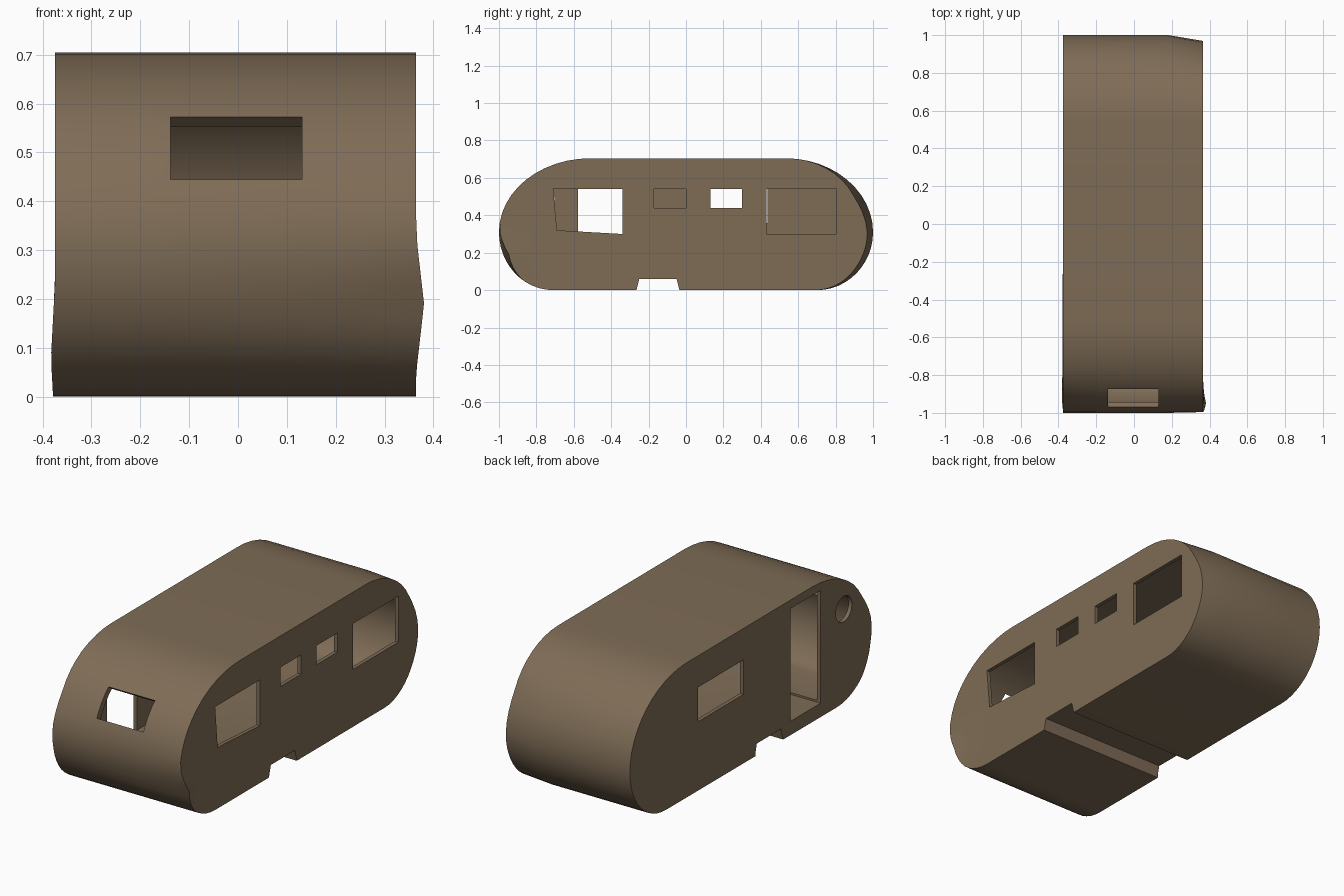
import bpy, bmesh, math
from mathutils import Matrix

if "Cube" in bpy.data.objects:
    bpy.data.objects.remove(bpy.data.objects["Cube"])

XL, XR = -0.375, 0.365
brown = bpy.data.materials.new("weathered_brown")
brown.diffuse_color = (0.21, 0.15, 0.093, 1)
brown.use_nodes = True
brown.node_tree.nodes["Principled BSDF"].inputs["Base Color"].default_value = brown.diffuse_color


def body_profile(t=0.0, n=12):
    """Side outline (y, z), counter-clockwise, inset by t."""
    pts = []
    # centre y, radius y, radius z, start angle for each quarter curve
    for cy, ry, rz, a0 in ((0.70, 0.30, 0.31, -90), (0.53, 0.47, 0.395, 0),
                           (-0.51, 0.49, 0.395, 90), (-0.71, 0.29, 0.31, 180)):
        for i in range(n + 1):
            a = math.radians(a0 + 90 * i / n)
            p = (cy + (ry - t) * math.cos(a), 0.31 + (rz - t) * math.sin(a))
            if not pts or math.dist(p, pts[-1]) > 1e-4:
                pts.append(p)
    if math.dist(pts[0], pts[-1]) < 1e-4:
        pts.pop()
    return pts


def loft(name, rings, helper=False):
    """Closed skin through rings of (x, y, z) points."""
    bm = bmesh.new()
    rows = [[bm.verts.new(p) for p in r] for r in rings]
    n = len(rows[0])
    for a, b in zip(rows, rows[1:]):
        for i in range(n):
            j = (i + 1) % n
            bm.faces.new((a[i], a[j], b[j], b[i]))
    bm.faces.new(rows[0][::-1])
    bm.faces.new(rows[-1])
    bmesh.ops.recalc_face_normals(bm, faces=bm.faces)
    me = bpy.data.meshes.new(name)
    bm.to_mesh(me)
    bm.free()
    ob = bpy.data.objects.new(name, me)
    bpy.context.collection.objects.link(ob)
    me.materials.append(brown)
    ob.hide_render = helper
    return ob


def prism(name, pts, x0, x1):
    return loft(name, [[(x, y, z) for y, z in pts] for x in (x0, x1)], True)


def rect(y0, y1, z0, z1):
    return [(y0, z0), (y1, z0), (y1, z1), (y0, z1)]


def bump(v, centre, width):
    return max(0.0, 1 - abs(v - centre) / width)


def right_rim(y, z):
    """Bent rim on the right: flattened back, dented and bulged front."""
    dy = -0.03 * min(1, max(0, (y - 0.6) / 0.35)) * (1 + 0.5 * bump(z, 0.5, 0.2))
    x = XR
    if y < -0.6:
        low = bump(z, 0.19, 0.14)
        dy += 0.03 * low
        x += 0.016 * low
    return (x, y + dy, z)


def left_rim(y, z):
    """Bent rim on the left front."""
    if y < -0.6:
        return (XL - 0.008 * bump(z, 0.08, 0.15), y + 0.02 * bump(z, 0.5, 0.15), z)
    return (XL, y, z)


# body shell
outline = body_profile()
inset = [(y * 0.9, 0.35 + (z - 0.35) * 0.9) for y, z in outline]
shell = loft("trailer_body", [
    [(XL, y, z) for y, z in inset],
    [left_rim(y, z) for y, z in outline],
    [(-0.18, y, z) for y, z in outline],
    [(0.18, y, z) for y, z in outline],
    [right_rim(y, z) for y, z in outline],
    [(XR, y, z) for y, z in inset]])

# hollow inside with a flat floor
FLOOR = 0.08
inside = [(y, z) for y, z in body_profile(0.035) if z > FLOOR + 0.004]
lo = min(range(len(inside)), key=lambda i: inside[i][1] - (inside[i][0] > 0))
inside = inside + [(-0.82, FLOOR), (0.82, FLOOR)]
cutters = [prism("cabin_space_cutter", inside, XL + 0.02, XR - 0.02)]

# axle notch across the underside
cutters.append(prism("axle_notch_cutter",
    [(-0.27, -0.02), (-0.03, -0.02), (-0.05, 0.06), (-0.25, 0.06)], -0.6, 0.6))

# right side windows
for name, pts in (
        ("bent_window", [(-0.69, 0.32), (-0.34, 0.30), (-0.34, 0.54), (-0.71, 0.54)]),
        ("small_front_window", rect(-0.17, 0.0, 0.44, 0.54)),
        ("small_rear_window", rect(0.13, 0.30, 0.44, 0.54)),
        ("large_rear_window", rect(0.43, 0.805, 0.30, 0.54))):
    cutters.append(prism(name + "_cutter", pts, 0.2, 0.6))

# left side door, window and porthole
hole = [(-0.77 + 0.067 * math.cos(math.tau * i / 24),
         0.49 + 0.067 * math.sin(math.tau * i / 24)) for i in range(24)]
for name, pts in (("door", rect(-0.577, -0.33, 0.07, 0.66)),
                  ("left_window", rect(0.06, 0.435, 0.36, 0.54)),
                  ("porthole", hole)):
    cutters.append(prism(name + "_cutter", pts, -0.6, -0.2))

# front window, cut square to the sloping nose
front = prism("front_window_cutter", rect(-0.12, 0.12, -0.08, 0.08), -0.138, 0.131)
front.data.transform(Matrix.Translation((0, -0.925, 0.511)) @
                     Matrix.Rotation(math.radians(-37), 4, 'X'))
cutters.append(front)

# apply all cuts
for c in cutters:
    m = shell.modifiers.new(c.name, 'BOOLEAN')
    m.operation = 'DIFFERENCE'
    m.solver = 'EXACT'
    m.object = c
bpy.context.view_layer.objects.active = shell
shell.select_set(True)
for m in list(shell.modifiers):
    bpy.ops.object.modifier_apply(modifier=m.name)
for c in cutters:
    bpy.data.objects.remove(c, do_unlink=True)
bpy.ops.object.shade_smooth_by_angle(angle=math.radians(30))
